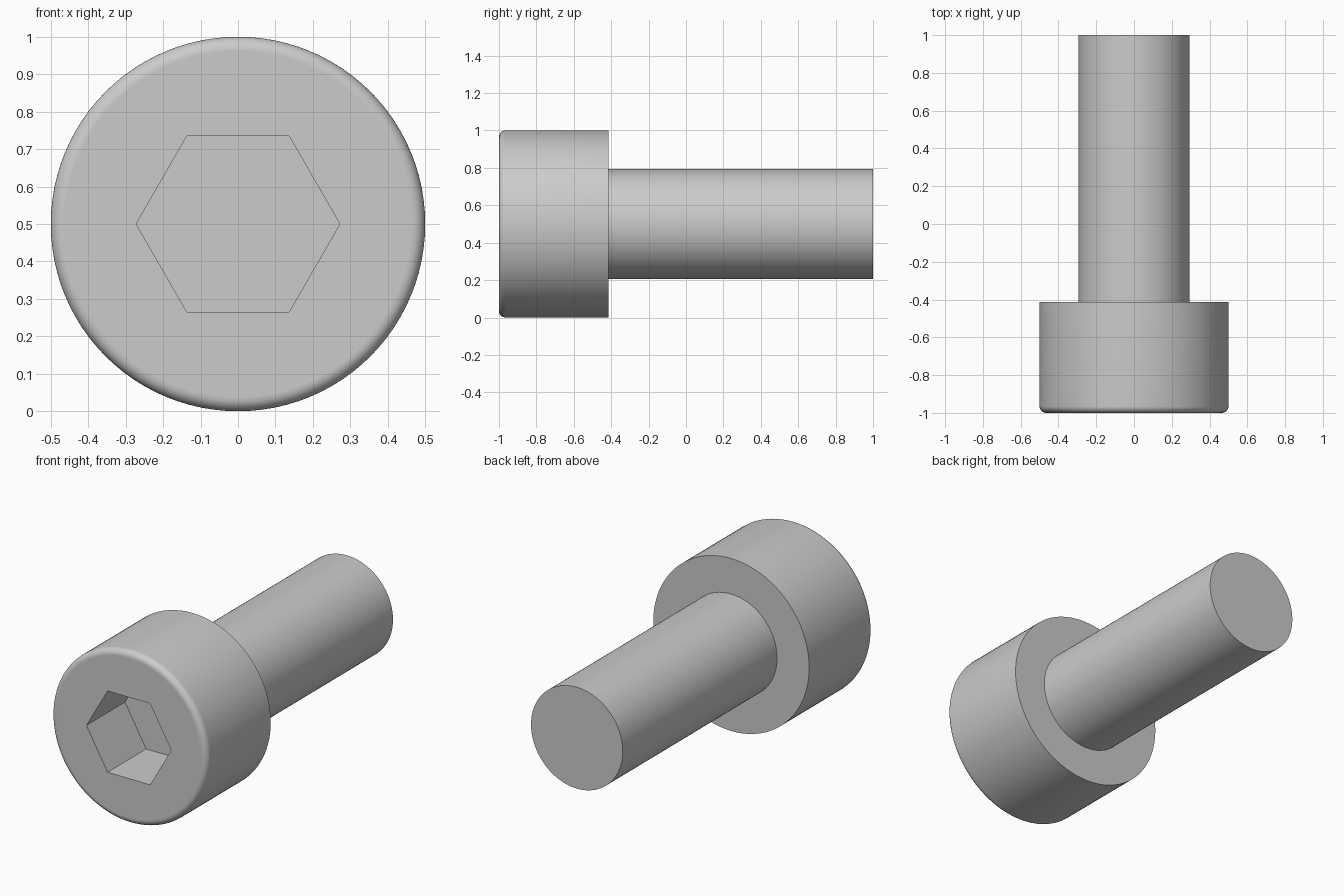
import bpy, bmesh, math
from mathutils import Vector

cube = bpy.data.objects.get("Cube")
if cube:
    bpy.data.objects.remove(cube, do_unlink=True)

SEG = 96          # sides of the round parts
AXIS_Z = 0.5      # height of the screw axis
HEAD_R, SHANK_R = 0.5, 0.294
FRONT, NECK, TIP = -1.0, -0.414, 1.0
FILLET = 0.035
HEX_R, HEX_DEPTH = 0.272, 0.353

steel = bpy.data.materials.new("grey_steel")
steel.use_nodes = True
colour = (0.6, 0.6, 0.6, 1)
steel.diffuse_color = colour
steel.node_tree.nodes["Principled BSDF"].inputs["Base Color"].default_value = colour


def ring(bm, r, y, n):
    """Closed ring of vertices around the y axis."""
    return [bm.verts.new((r * math.cos(2 * math.pi * i / n), y,
                          AXIS_Z + r * math.sin(2 * math.pi * i / n))) for i in range(n)]


def lathe(bm, profile, n):
    """Skin the (radius, y) profile with quads and return its rings."""
    rings = [ring(bm, r, y, n) for r, y in profile]
    for a, b in zip(rings, rings[1:]):
        for i in range(n):
            j = (i + 1) % n
            bm.faces.new((a[i], a[j], b[j], b[i]))
    return rings


def loop_edges(bm, verts):
    return [bm.edges.get((verts[i - 1], verts[i])) for i in range(len(verts))]


def finish(bm, name, sharp=()):
    """Smooth the round faces, keep hard edges crisp, and make the object."""
    for e in sharp:
        e.smooth = False
    for f in bm.faces:
        f.smooth = True
    bm.normal_update()
    for e in bm.edges:
        if len(e.link_faces) == 2 and e.calc_face_angle(0) > math.radians(30):
            e.smooth = False
    mesh = bpy.data.meshes.new(name)
    bm.to_mesh(mesh)
    bm.free()
    mesh.materials.append(steel)
    obj = bpy.data.objects.new(name, mesh)
    bpy.context.collection.objects.link(obj)
    return obj


# Head: rounded front rim, straight side, flat shoulder behind
bm = bmesh.new()
arc = [(HEAD_R - FILLET + FILLET * math.sin(a), FRONT + FILLET - FILLET * math.cos(a))
       for a in (math.pi / 2 * k / 8 for k in range(9))]
rings = lathe(bm, arc + [(HEAD_R, NECK), (SHANK_R, NECK)], SEG)

# Hexagonal socket with a flat floor
hexes = lathe(bm, [(HEX_R, FRONT), (HEX_R, FRONT + HEX_DEPTH)], 6)
bm.faces.new(hexes[1])

# Front face between rim and socket
rim = loop_edges(bm, rings[0])
bmesh.ops.triangle_fill(bm, edges=rim + loop_edges(bm, hexes[0]),
                        use_beauty=True, normal=Vector((0, -1, 0)))
bmesh.ops.recalc_face_normals(bm, faces=bm.faces[:])
# The open shoulder faces backwards; turn everything round if it does not
shoulder = [f for f in bm.faces if all(abs(v.co.y - NECK) < 1e-5 for v in f.verts)]
bm.normal_update()
if shoulder[0].normal.y < 0:
    bmesh.ops.reverse_faces(bm, faces=bm.faces[:])
finish(bm, "socket_head", rim)

# Shank: plain cylinder with a flat tip
bm = bmesh.new()
rings = lathe(bm, [(SHANK_R, NECK), (SHANK_R, TIP)], SEG)
tip = bm.faces.new(rings[1])
bmesh.ops.recalc_face_normals(bm, faces=bm.faces[:])
bm.normal_update()
if tip.normal.y < 0:
    bmesh.ops.reverse_faces(bm, faces=bm.faces[:])
finish(bm, "shank")
